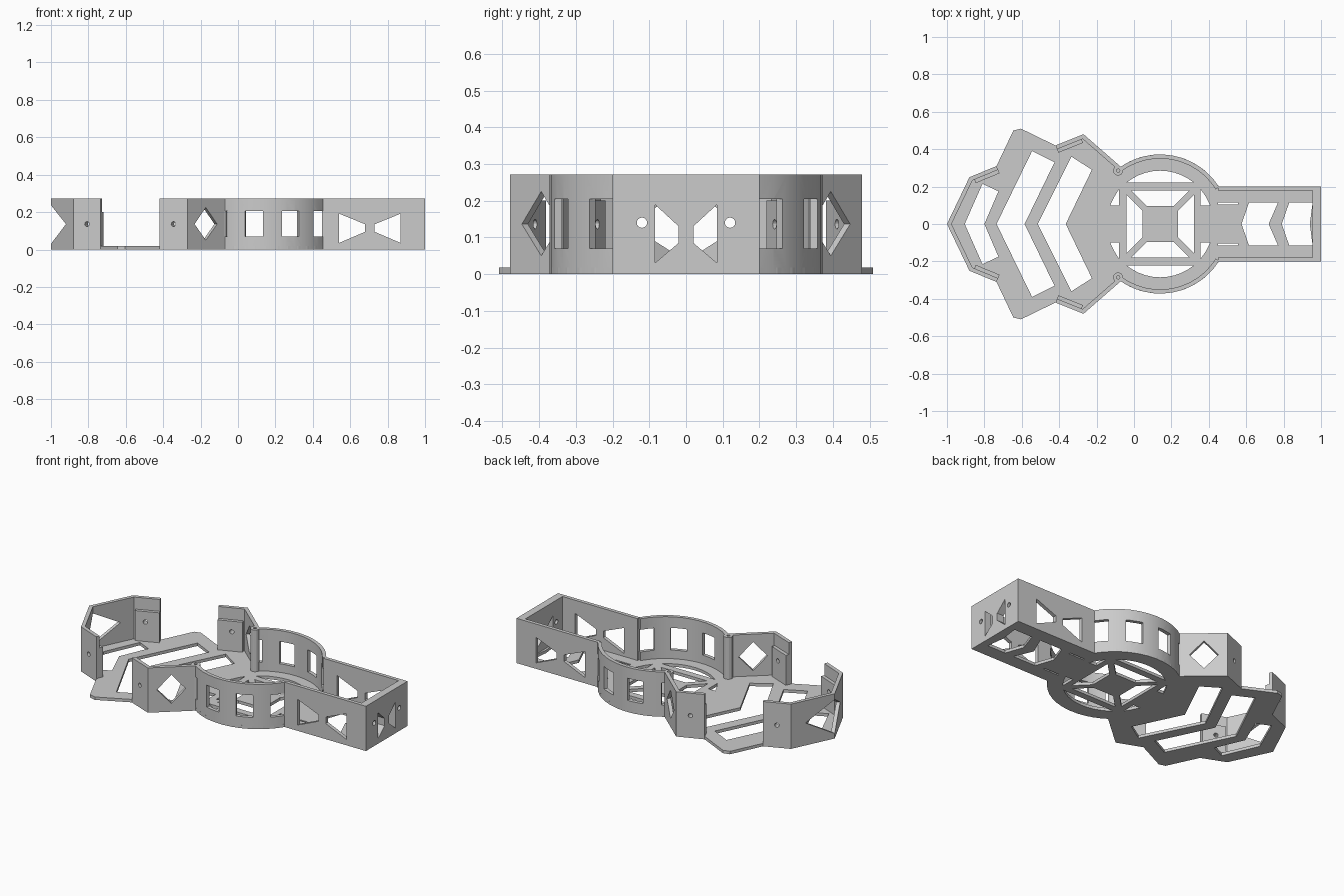
import bpy, bmesh, math
from mathutils import Matrix, Vector

cube = bpy.data.objects.get("Cube")
if cube:
    bpy.data.objects.remove(cube, do_unlink=True)

GREY = (0.6, 0.6, 0.6, 1)
mat = bpy.data.materials.new("plain grey")
mat.use_nodes = True
mat.diffuse_color = GREY
mat.node_tree.nodes["Principled BSDF"].inputs["Base Color"].default_value = GREY

H, T, FLOOR = 0.272, 0.022, 0.018      # wall height, wall thickness, floor thickness
CX, R = 0.14, 0.372                    # round bay centre and radius
MID = H / 2


def plate(name, loops, depth, matrix=Matrix(), mirror=False):
    """Flat sheet with holes: first loop is the outline, the rest are openings."""
    curve = bpy.data.curves.new(name, 'CURVE')
    curve.dimensions = '2D'
    curve.fill_mode = 'BOTH'
    curve.extrude = depth / 2
    for loop in loops:
        spline = curve.splines.new('POLY')
        spline.points.add(len(loop) - 1)
        for point, (u, v) in zip(spline.points, loop):
            point.co = (u, v, 0, 1)
        spline.use_cyclic_u = True
    temp = bpy.data.objects.new(name + " sketch", curve)
    bpy.context.collection.objects.link(temp)
    dg = bpy.context.evaluated_depsgraph_get()
    mesh = bpy.data.meshes.new_from_object(temp.evaluated_get(dg))
    bpy.data.objects.remove(temp, do_unlink=True)
    mesh.transform(matrix @ Matrix.Translation((0, 0, depth / 2)))
    bm = bmesh.new()
    bm.from_mesh(mesh)
    bmesh.ops.remove_doubles(bm, verts=bm.verts, dist=1e-5)
    bmesh.ops.recalc_face_normals(bm, faces=bm.faces)
    for f in bm.faces:
        f.smooth = False
        f.material_index = 0
    bm.to_mesh(mesh)
    bm.free()
    mesh.materials.clear()
    mesh.materials.append(mat)
    ob = bpy.data.objects.new(name, mesh)
    bpy.context.collection.objects.link(ob)
    if mirror:
        mod = ob.modifiers.new("mirror", 'MIRROR')
        mod.use_axis = (False, True, False)
        mod.use_mirror_merge = False
    return ob


def wall(name, p, q, loops, thick=T, inset=0, mirror=True):
    """Upright sheet from p to q, thickened towards the inside."""
    d = (Vector(q) - Vector(p)).normalized()
    n = Vector((d.y, -d.x))
    m = Matrix(((d.x, 0, n.x, p[0] + n.x * inset),
                (d.y, 0, n.y, p[1] + n.y * inset),
                (0, 1, 0, 0), (0, 0, 0, 1)))
    return plate(name, loops, thick, m, mirror)


def rect(u0, v0, u1, v1):
    return [(u0, v0), (u1, v0), (u1, v1), (u0, v1)]


def disc(u, v, r, n=16):
    return [(u + r * math.cos(math.tau * i / n), v + r * math.sin(math.tau * i / n))
            for i in range(n)]


def arc(r, a0, a1, n):
    return [(CX + r * math.cos(math.radians(a0 + (a1 - a0) * i / n)),
             r * math.sin(math.radians(a0 + (a1 - a0) * i / n))) for i in range(n + 1)]


def flip(loop):
    return [(x, -y) for x, y in reversed(loop)]


def sym(half):
    """Close a half outline by reflecting it in the centre line."""
    return half + [(x, -y) for x, y in reversed(half) if abs(y) > 1e-6]


def length(p, q):
    return (Vector(q) - Vector(p)).length


# Corner points of the left half
TIP, BOW, BOW_END = (-1, 0), (-0.88, 0.25), (-0.735, 0.31)
WING_START, WING, WING_END = (-0.42, 0.42), (-0.27, 0.48), (-0.075, 0.31)
SIDE, STERN = (0.45, 0.2), (1, 0.2)

# Floor outline
outline = sym([TIP, BOW, BOW_END, (-0.645, 0.5), (-0.605, 0.51), WING_START, WING, WING_END]
              + arc(R, 125, 33, 10) + [SIDE, STERN])
holes = []
# Swept openings in the floor
for half in ([(-0.905, 0), (-0.81, 0.215), (-0.725, 0.175), (-0.8, 0)],
             [(-0.735, 0), (-0.545, 0.39), (-0.425, 0.33), (-0.585, 0)],
             [(-0.515, 0), (-0.335, 0.36), (-0.225, 0.29), (-0.365, 0)],
             [(0.575, 0), (0.615, 0.115), (0.77, 0.115), (0.72, 0)],
             [(0.79, 0), (0.83, 0.115), (0.955, 0.115), (0.94, 0)]):
    holes.append(sym(half))
# Round bay openings: arcs, side corners and thin slots
for loop in (arc(0.285, 51, 129, 10),
             [(0.355, 0.1), (0.407, 0.1), (0.385, 0.145), (0.355, 0.187)],
             [(-0.08, 0.1), (-0.08, 0.187), (-0.105, 0.145), (-0.127, 0.1)],
             rect(0.45, 0.105, 0.555, 0.115)):
    holes += [loop, flip(loop)]
# Four openings between the diagonal spokes
for k in range(4):
    rot = Matrix.Rotation(k * math.pi / 2, 2)
    trap = [(-0.155, 0.18), (0.155, 0.18), (0.07, 0.095), (-0.07, 0.095)]
    holes.append([(CX + (rot @ Vector(p)).x, (rot @ Vector(p)).y) for p in trap])
plate("floor", [outline] + holes, FLOOR)

# Bow walls with the notch that opens at the tip
L = length(TIP, BOW)
wall("bow_wall", TIP, BOW, [[(0, 0), (L, 0), (L, H), (0, H),
                             (0, 0.237), (0.185, MID), (0, 0.03)]])

# Screw walls with inner pads
for name, p, q, u0, u1 in (("bow_screw", BOW, BOW_END, 0.02, 0),
                           ("wing_screw", WING_START, WING, 0, 0.02)):
    L = length(p, q)
    hole = disc(L / 2, MID, 0.013)
    wall(name + "_wall", p, q, [rect(0, 0, L, H), hole])
    wall(name + "_pad", p, q, [rect(u0, 0, L - u1, 0.2), hole], 0.02, T)

# Wing walls with diamond windows
L = length(WING, WING_END)
wall("wing_wall", WING, WING_END,
     [rect(0, 0, L, H), [(0.05, MID), (0.13, 0.05), (0.21, MID), (0.13, 0.225)]])

# Corner posts at the wing joints
plate("joint_post", [disc(-0.085, 0.285, 0.026), disc(-0.085, 0.285, 0.009)], H, mirror=True)

# Straight side walls with paired tapered windows
L = length(SIDE, STERN)
taper = [(0.54, 0.035), (0.68, 0.095), (0.68, 0.135), (0.54, 0.192)]
windows = [[(x - SIDE[0], z) for x, z in taper],
           [(1.41 - x - SIDE[0], z) for x, z in taper]]
wall("side_wall", SIDE, STERN, [rect(0, 0, L, H)] + windows)

# Stern wall, with tapered windows and screw holes
stern = [rect(0, 0, 0.4, H)]
for s in (-1, 1):
    stern.append([(0.2 + s * y, z) for y, z in
                  ((0.085, 0.03), (0.02, 0.085), (0.02, 0.13), (0.085, 0.19))])
    stern.append(disc(0.2 + s * 0.12, 0.14, 0.014))
wall("stern_wall", STERN, (1, -0.2), stern, 0.045, mirror=False)

# Round bay walls, with windows cut through
bay = plate("round_wall", [arc(R, 127, 32, 12) + arc(R - T, 32, 127, 12)], H)
low, high = 0.07, 0.205
cutters = []
for a in (-47, -16, 15, 45):
    wedge = arc(R + 0.05, 90 - a, 75 - a, 2) + arc(R - 0.07, 75 - a, 90 - a, 2)
    cutters.append(plate("window_cutter", [wedge], high - low, Matrix.Translation((0, 0, low))))
bpy.context.view_layer.objects.active = bay
for c in cutters:
    c.hide_render = True
    mod = bay.modifiers.new("window", 'BOOLEAN')
    mod.operation = 'DIFFERENCE'
    mod.solver = 'EXACT'
    mod.object = c
    bpy.ops.object.modifier_apply(modifier=mod.name)
for c in cutters:
    bpy.data.objects.remove(c, do_unlink=True)
bpy.ops.object.select_all(action='DESELECT')
bay.select_set(True)
bpy.ops.object.shade_smooth_by_angle(angle=math.radians(30))
mod = bay.modifiers.new("mirror", 'MIRROR')
mod.use_axis = (False, True, False)
mod.use_mirror_merge = False
